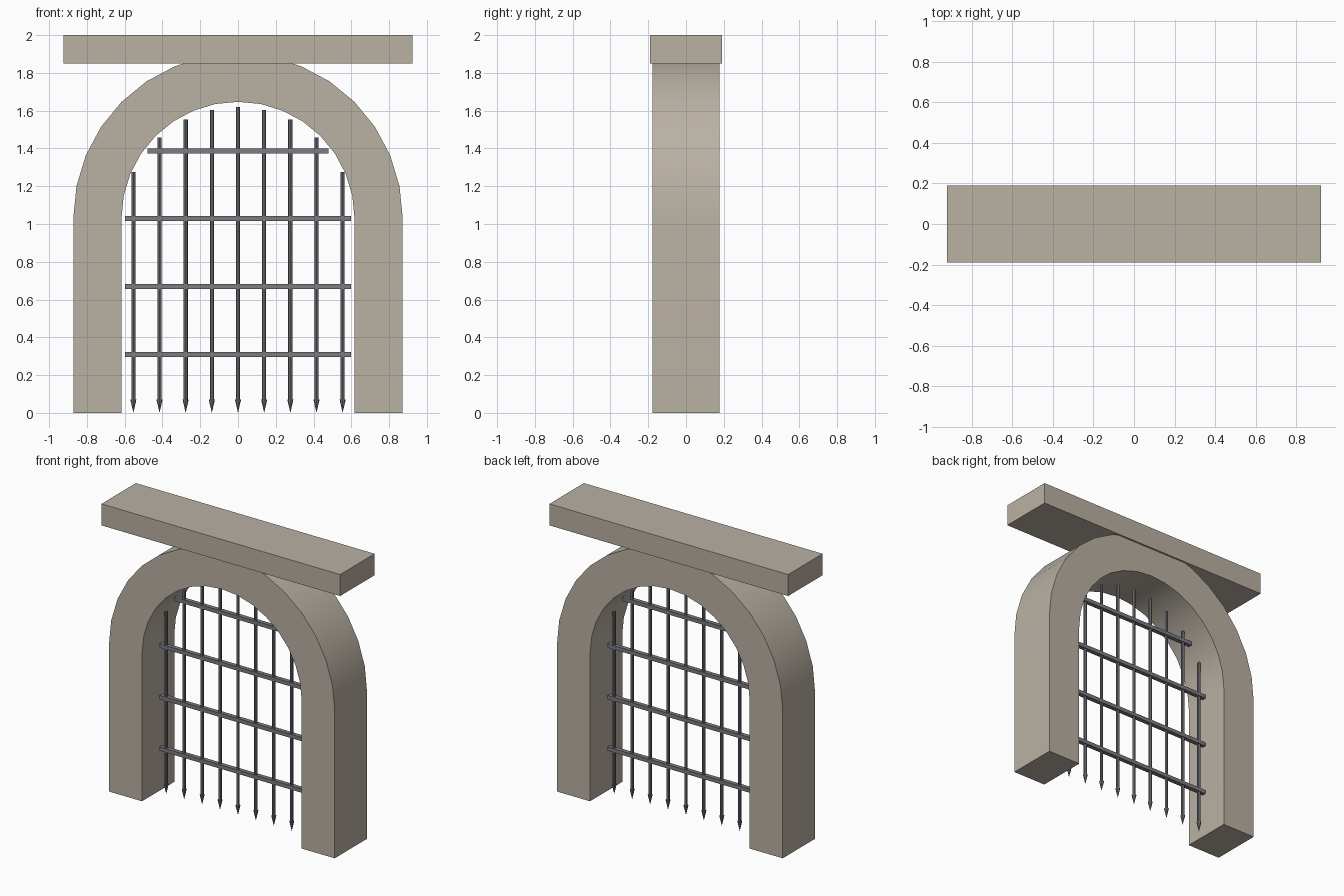
import bpy, bmesh, math
from mathutils import Matrix, Vector

if "Cube" in bpy.data.objects:
    bpy.data.objects.remove(bpy.data.objects["Cube"])

SPRING, R_IN, R_OUT, DEPTH = 1.03, 0.617, 0.872, 0.356
SEGS = 16


def material(name, rgb):
    m = bpy.data.materials.new(name)
    m.diffuse_color = (*rgb, 1)
    m.use_nodes = True
    m.node_tree.nodes["Principled BSDF"].inputs["Base Color"].default_value = m.diffuse_color
    return m


stone = material("stone", (0.49, 0.44, 0.37))
iron = material("iron", (0.2, 0.2, 0.225))


def finish(name, bm, mat, smooth=False):
    bmesh.ops.recalc_face_normals(bm, faces=bm.faces)
    me = bpy.data.meshes.new(name)
    bm.to_mesh(me)
    bm.free()
    me.materials.append(mat)
    ob = bpy.data.objects.new(name, me)
    bpy.context.collection.objects.link(ob)
    if smooth:
        bpy.ops.object.select_all(action='DESELECT')
        ob.select_set(True)
        bpy.context.view_layer.objects.active = ob
        bpy.ops.object.shade_smooth_by_angle(angle=math.radians(30))
    return ob


def box(name, size, loc, mat):
    bm = bmesh.new()
    bmesh.ops.create_cube(bm, size=1, matrix=Matrix.Translation(loc) @ Matrix.Diagonal((*size, 1)))
    return finish(name, bm, mat)


def arch_line(r):
    arc = [(r * math.cos(math.pi * i / SEGS), SPRING + r * math.sin(math.pi * i / SEGS))
           for i in range(SEGS + 1)]
    return [(r, 0)] + arc + [(-r, 0)]


# Stone arch: band between two arch outlines, extruded through its depth
bm = bmesh.new()
outer, inner = [[bm.verts.new((x, -DEPTH / 2, z)) for x, z in arch_line(r)] for r in (R_OUT, R_IN)]
for i in range(len(outer) - 1):
    bm.faces.new((outer[i], outer[i + 1], inner[i + 1], inner[i]))
ext = bmesh.ops.extrude_face_region(bm, geom=bm.faces[:], use_keep_orig=True)
bmesh.ops.translate(bm, vec=Vector((0, DEPTH, 0)),
                    verts=[v for v in ext["geom"] if isinstance(v, bmesh.types.BMVert)])
finish("stone_arch", bm, stone, smooth=True)

# Lintel slab on top
box("lintel", (1.845, 0.38, 0.15), (0, 0, 1.925), stone)

# Vertical bars with pointed feet, topped just under the arch
for i in range(9):
    x = (i - 4) * 0.1385
    top = SPRING + math.sqrt(R_IN ** 2 - x ** 2) - 0.027
    bm = bmesh.new()
    bmesh.ops.create_cone(bm, cap_ends=True, segments=8, radius1=0.011, radius2=0.011, depth=top - 0.06,
                          matrix=Matrix.Translation((x, 0, (top + 0.06) / 2)))
    finish(f"vertical_bar_{i + 1}", bm, iron)
    bm = bmesh.new()
    bmesh.ops.create_cone(bm, cap_ends=True, segments=8, radius1=0, radius2=0.016, depth=0.07,
                          matrix=Matrix.Translation((x, 0, 0.035)))
    bmesh.ops.remove_doubles(bm, verts=bm.verts, dist=1e-5)
    finish(f"bar_spike_{i + 1}", bm, iron)

# Horizontal cross bars
for i, (z, half) in enumerate([(0.31, 0.597), (0.67, 0.597), (1.03, 0.597), (1.387, 0.48)]):
    box(f"cross_bar_{i + 1}", (2 * half, 0.03, 0.027), (0, 0, z), iron)
